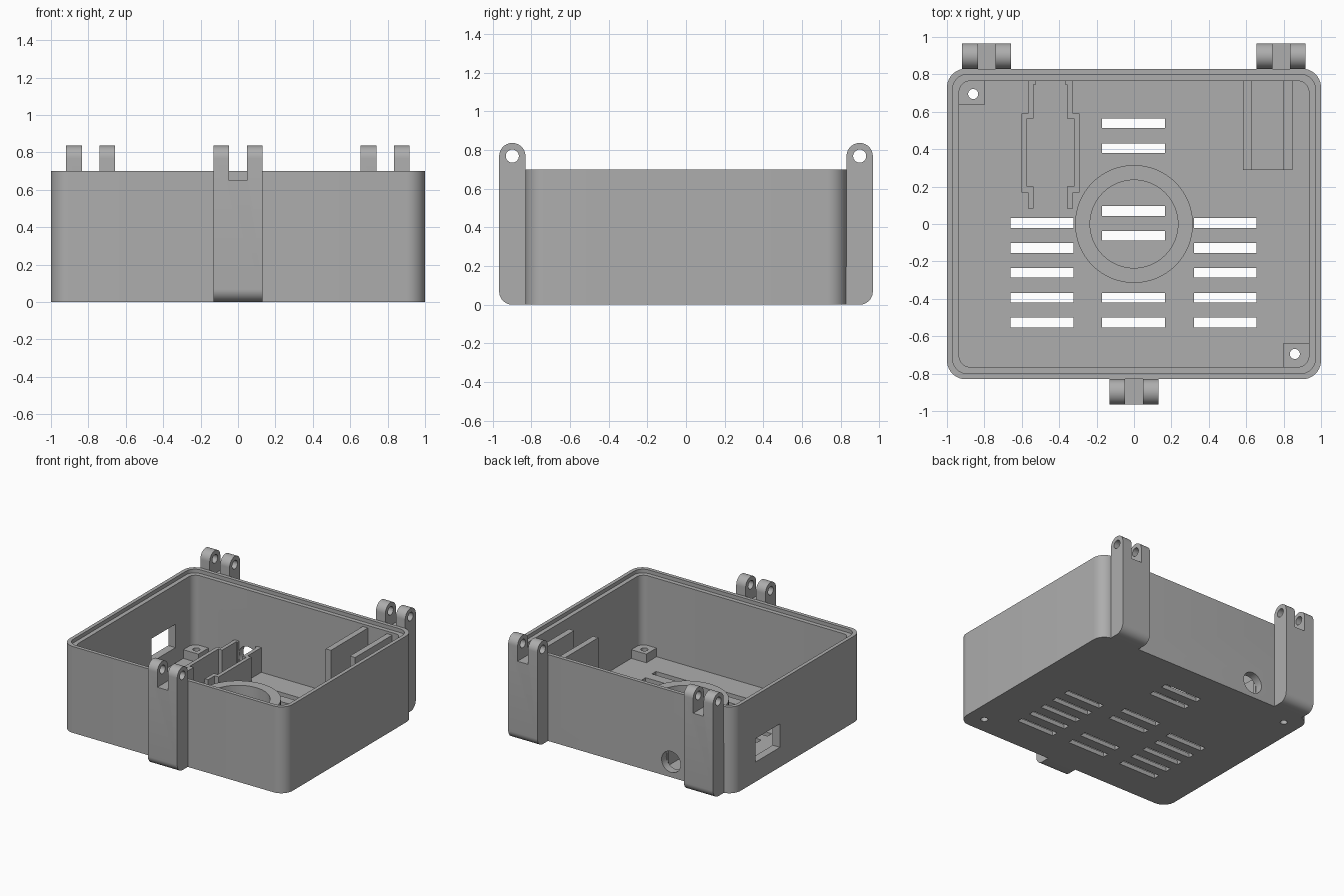
import bpy, bmesh, math
from mathutils import Vector

if "Cube" in bpy.data.objects:
    bpy.data.objects.remove(bpy.data.objects["Cube"], do_unlink=True)

grey = bpy.data.materials.new("plain grey")
grey.use_nodes = True
GREY = (0.42, 0.42, 0.42, 1)
grey.diffuse_color = GREY
grey.node_tree.nodes["Principled BSDF"].inputs["Base Color"].default_value = GREY

PLACE = {"x": lambda a, b, h: (h, a, b),
         "y": lambda a, b, h: (a, h, b),
         "z": lambda a, b, h: (a, b, h)}


def prism(name, outline, lo, hi, axis="z"):
    """Extrude a 2D outline along an axis."""
    bm = bmesh.new()
    face = bm.faces.new([bm.verts.new(PLACE[axis](a, b, lo)) for a, b in outline])
    out = bmesh.ops.extrude_face_region(bm, geom=[face])
    moved = [g for g in out["geom"] if isinstance(g, bmesh.types.BMVert)]
    bmesh.ops.translate(bm, verts=moved, vec=Vector(PLACE[axis](0, 0, hi - lo)))
    bmesh.ops.recalc_face_normals(bm, faces=bm.faces)
    mesh = bpy.data.meshes.new(name)
    bm.to_mesh(mesh)
    bm.free()
    mesh.materials.append(grey)
    obj = bpy.data.objects.new(name, mesh)
    bpy.context.collection.objects.link(obj)
    return obj


def box(name, x0, x1, y0, y1, z0, z1):
    return prism(name, [(x0, y0), (x1, y0), (x1, y1), (x0, y1)], z0, z1)


def arc(cx, cy, r, start, end, n):
    return [(cx + r * math.cos(math.radians(start + (end - start) * i / n)),
             cy + r * math.sin(math.radians(start + (end - start) * i / n)))
            for i in range(n + 1)]


def circle(cx, cy, r, n=40):
    return arc(cx, cy, r, 0, 360, n)[:-1]


def rounded(hx, hy, r):
    pts = []
    for i, (sx, sy) in enumerate([(1, 1), (-1, 1), (-1, -1), (1, -1)]):
        pts += arc(sx * (hx - r), sy * (hy - r), r, 90 * i, 90 * i + 90, 10)
    return pts


def cut(obj, cutters):
    """Subtract the cutters, bake the result and delete them."""
    for c in cutters:
        c.hide_render = True
        mod = obj.modifiers.new("cut", "BOOLEAN")
        mod.operation, mod.solver, mod.object = "DIFFERENCE", "EXACT", c
    graph = bpy.context.evaluated_depsgraph_get()
    mesh = bpy.data.meshes.new_from_object(obj.evaluated_get(graph))
    obj.modifiers.clear()
    obj.data = mesh
    for c in cutters:
        bpy.data.objects.remove(c, do_unlink=True)


parts = []
FLOOR, TOP = 0.035, 0.70
HX, HY, WALL = 1.0, 0.83, 0.065

# Open case with a stepped rim
case = prism("case", rounded(HX, HY, 0.1), 0, TOP)
cutters = [prism("cavity", rounded(HX - WALL, HY - WALL, 0.06), FLOOR, 1),
           prism("rim_step", rounded(HX - 0.03, HY - 0.03, 0.08), TOP - 0.03, 1)]

# Ventilation slots
columns = {-0.492: (0.005, -0.128, -0.261, -0.394, -0.527),
           -0.002: (0.538, 0.405, 0.07, -0.063, -0.394, -0.527),
           0.488: (0.005, -0.128, -0.261, -0.394, -0.527)}
for cx, rows in columns.items():
    for cy in rows:
        cutters.append(box("slot", cx - 0.168, cx + 0.168, cy - 0.026, cy + 0.026, -0.1, 0.1))

# Side window, round back port and screw holes
cutters.append(box("window", -1.1, -0.9, 0.225, 0.535, 0.16, 0.35))
cutters.append(prism("port", circle(-0.447, 0.125, 0.085), 0.7, 0.9, "y"))
for s in (-1, 1):
    cutters.append(prism("screw", circle(s * 0.86, -s * 0.695, 0.027, 24), -0.1, 0.1))
cut(case, cutters)
parts.append(case)

# Screw posts in two opposite corners
for s, name in ((-1, "back_right_post"), (1, "front_left_post")):
    xs, ys = sorted((s * 0.80, s * 0.94)), sorted((-s * 0.635, -s * 0.77))
    post = box(name, *xs, *ys, FLOOR - 0.005, 0.105)
    cut(post, [prism("screw", circle(s * 0.86, -s * 0.695, 0.027, 24), -0.1, 0.3)])
    parts.append(post)

# Round collar on the floor
collar = prism("collar", circle(0, 0, 0.315, 64), FLOOR - 0.005, 0.2)
cut(collar, [prism("bore", circle(0, 0, 0.235, 64), -0.1, 0.4)])
parts.append(collar)

# Tall card rails with a low pad between them
for name, x0, x1, z1 in (("inner_rail", 0.583, 0.63, 0.65),
                         ("outer_rail", 0.80, 0.847, 0.65),
                         ("rail_pad", 0.63, 0.80, 0.07)):
    parts.append(box(name, x0, x1, 0.29, 0.77, FLOOR - 0.005, z1))

# Stepped socket holder walls, mirrored about the port
wall = [(0.12, 0.083), (0.12, 0.168), (0.155, 0.168), (0.155, 0.59), (0.12, 0.59),
        (0.12, 0.77), (0.078, 0.77), (0.078, 0.745), (0.09, 0.745), (0.09, 0.565),
        (0.125, 0.565), (0.125, 0.2), (0.09, 0.2), (0.09, 0.083)]
for s, name in ((-1, "right_socket_wall"), (1, "left_socket_wall")):
    parts.append(prism(name, [(-0.447 + s * x, y) for x, y in wall], FLOOR - 0.005, 0.235))

# Forked hinge brackets
R, PIN_Y, PIN_Z = 0.068, 0.898, 0.768
profile = ([(PIN_Y - R - 0.002, 0)] + arc(PIN_Y, R, R, -90, 0, 10)
           + arc(PIN_Y, PIN_Z, R, 0, 180, 20))
for name, cx, s in (("right_hinge", -0.788, 1), ("left_hinge", 0.787, 1),
                    ("front_clasp", 0, -1)):
    bracket = prism(name, [(s * y, z) for y, z in profile], cx - 0.131, cx + 0.131, "x")
    ys = sorted((s * 0.8, s * 1.1))
    cut(bracket, [box("fork_gap", cx - 0.047, cx + 0.047, *ys, 0.65, 1),
                  prism("pin_hole", circle(s * PIN_Y, PIN_Z, 0.034, 24),
                        cx - 0.3, cx + 0.3, "x")])
    parts.append(bracket)

# Smooth curved faces, keep edges crisp
bpy.ops.object.select_all(action="DESELECT")
for p in parts:
    p.select_set(True)
bpy.context.view_layer.objects.active = case
bpy.ops.object.shade_smooth_by_angle(angle=math.radians(30))
